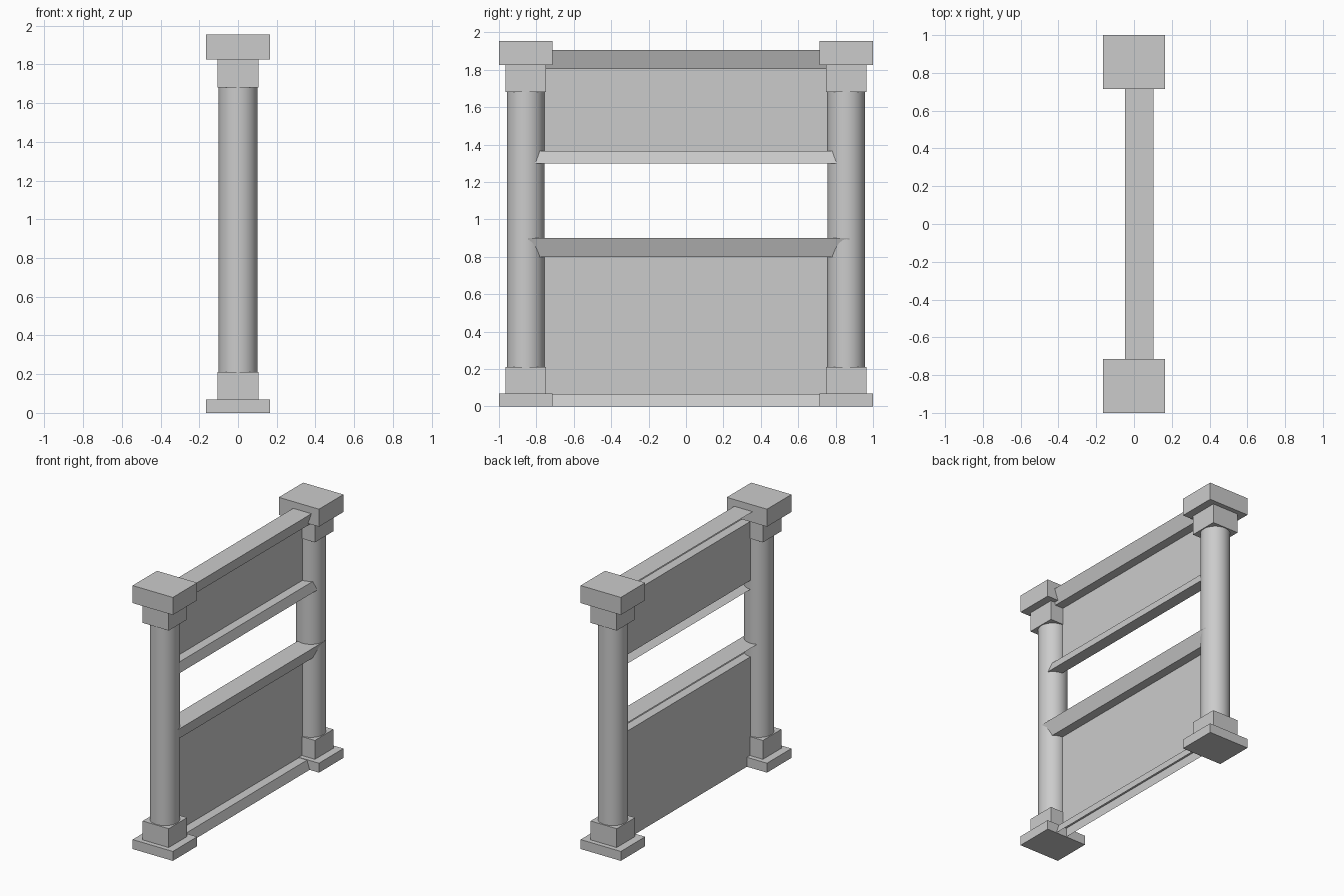
import bpy, bmesh
from mathutils import Vector

if "Cube" in bpy.data.objects:
    bpy.data.objects.remove(bpy.data.objects["Cube"])


def make_object(name, bm):
    mesh = bpy.data.meshes.new(name)
    bm.to_mesh(mesh)
    bm.free()
    obj = bpy.data.objects.new(name, mesh)
    bpy.context.collection.objects.link(obj)
    return obj


def box(name, lo, hi):
    bm = bmesh.new()
    bmesh.ops.create_cube(bm, size=1)
    lo, hi = Vector(lo), Vector(hi)
    bmesh.ops.scale(bm, vec=hi - lo, verts=bm.verts)
    bmesh.ops.translate(bm, vec=(lo + hi) / 2, verts=bm.verts)
    return make_object(name, bm)


def sheet(name, profile, y0, y1):
    """Sweep an open (x, z) profile, listed top to bottom, along y as a folded sheet."""
    bm = bmesh.new()
    rows = [[bm.verts.new((x, y, z)) for y in (y0, y1)] for x, z in profile]
    for a, b in zip(rows, rows[1:]):
        bm.faces.new((a[0], b[0], b[1], a[1]))
    return make_object(name, bm)


# Posts: stepped base, round shaft, stepped cap
POST_Y = 0.857
STEPS = [
    ("base_plate", 0.165, 0.143, 0.0, 0.07),
    ("base_block", 0.107, 0.108, 0.07, 0.21),
    ("cap_block", 0.107, 0.108, 1.68, 1.825),
    ("cap_plate", 0.165, 0.143, 1.825, 1.955),
]
for side, label in ((-1, "front"), (1, "back")):
    y = side * POST_Y
    for part, hx, hy, z0, z1 in STEPS:
        box(f"{label}_{part}", (-hx, y - hy, z0), (hx, y + hy, z1))
    bpy.ops.mesh.primitive_cylinder_add(
        vertices=32, radius=0.101, depth=1.47, location=(0, y, 0.945))
    shaft = bpy.context.object
    shaft.name = f"{label}_shaft"
    bpy.ops.object.shade_smooth_by_angle()

# Thin panels between the posts
sheet("lower_panel", [(0, 0.8), (0, 0.0)], -0.8, 0.8)
sheet("upper_panel", [(0, 1.805), (0, 1.367)], -0.8, 0.8)

# Top rails: flat top, face leaning outward, flat underside
for name, z0, z1 in (("lower_panel_top_rail", 0.8, 0.9),
                     ("upper_panel_top_rail", 1.805, 1.905)):
    sheet(name, [(-0.047, z1), (0.103, z1), (0.067, z0), (0, z0)], -0.845, 0.875)

# Foot rails: small ledge and sloping skirt; the raised one has an underside
skirt = [(0, 0.067), (0.067, 0.067), (0.088, 0.0)]
sheet("lower_panel_foot_rail", skirt, -0.85, 0.85)
sheet("upper_panel_foot_rail", [(x, z + 1.3) for x, z in skirt + [(0, 0)]], -0.85, 0.85)
